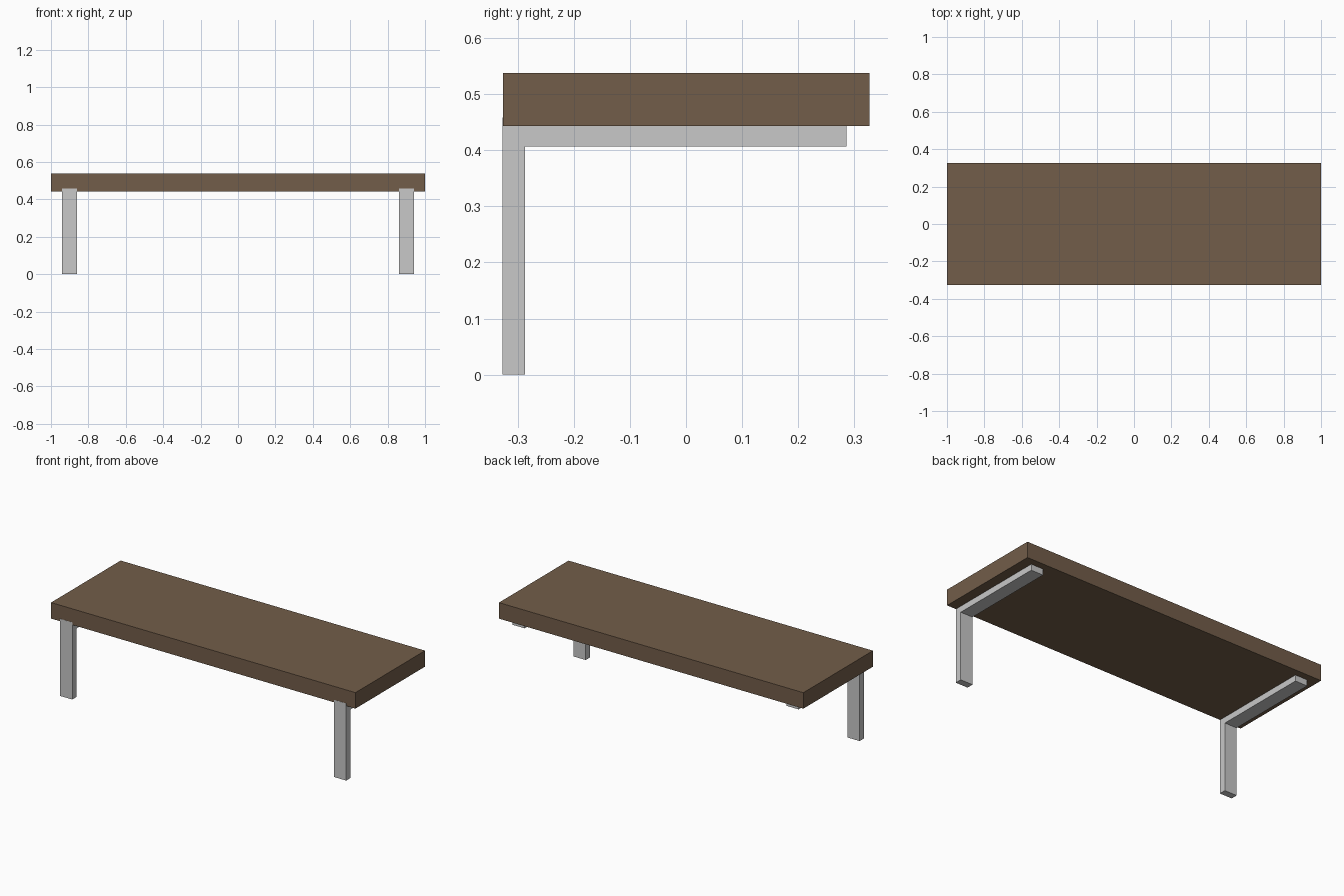
import bpy

cube = bpy.data.objects.get("Cube")
if cube:
    bpy.data.objects.remove(cube, do_unlink=True)


def material(name, rgb):
    mat = bpy.data.materials.new(name)
    mat.use_nodes = True
    color = (*rgb, 1.0)
    mat.diffuse_color = color
    mat.node_tree.nodes["Principled BSDF"].inputs["Base Color"].default_value = color
    return mat


def box(name, low, high, mat):
    """Box spanning two opposite corners."""
    center = [(a + b) / 2 for a, b in zip(low, high)]
    bpy.ops.mesh.primitive_cube_add(size=1, location=center)
    obj = bpy.context.object
    obj.name = name
    obj.scale = [b - a for a, b in zip(low, high)]
    bpy.ops.object.transform_apply(location=False, rotation=False, scale=True)
    obj.data.materials.append(mat)
    return obj


wood = material("brown wood", (0.17, 0.11, 0.067))
metal = material("light grey metal", (0.58, 0.58, 0.58))

# Thick tabletop
box("tabletop", (-1, -0.326, 0.443), (1, 0.327, 0.538), wood)

# L-shaped brackets: front leg plus a support arm let into the underside
for side, x in (("left", 0.9), ("right", -0.9)):
    box(f"{side}_leg", (x - 0.04, -0.327, 0), (x + 0.04, -0.287, 0.407), metal)
    box(f"{side}_support_arm", (x - 0.04, -0.327, 0.407), (x + 0.04, 0.286, 0.458), metal)
